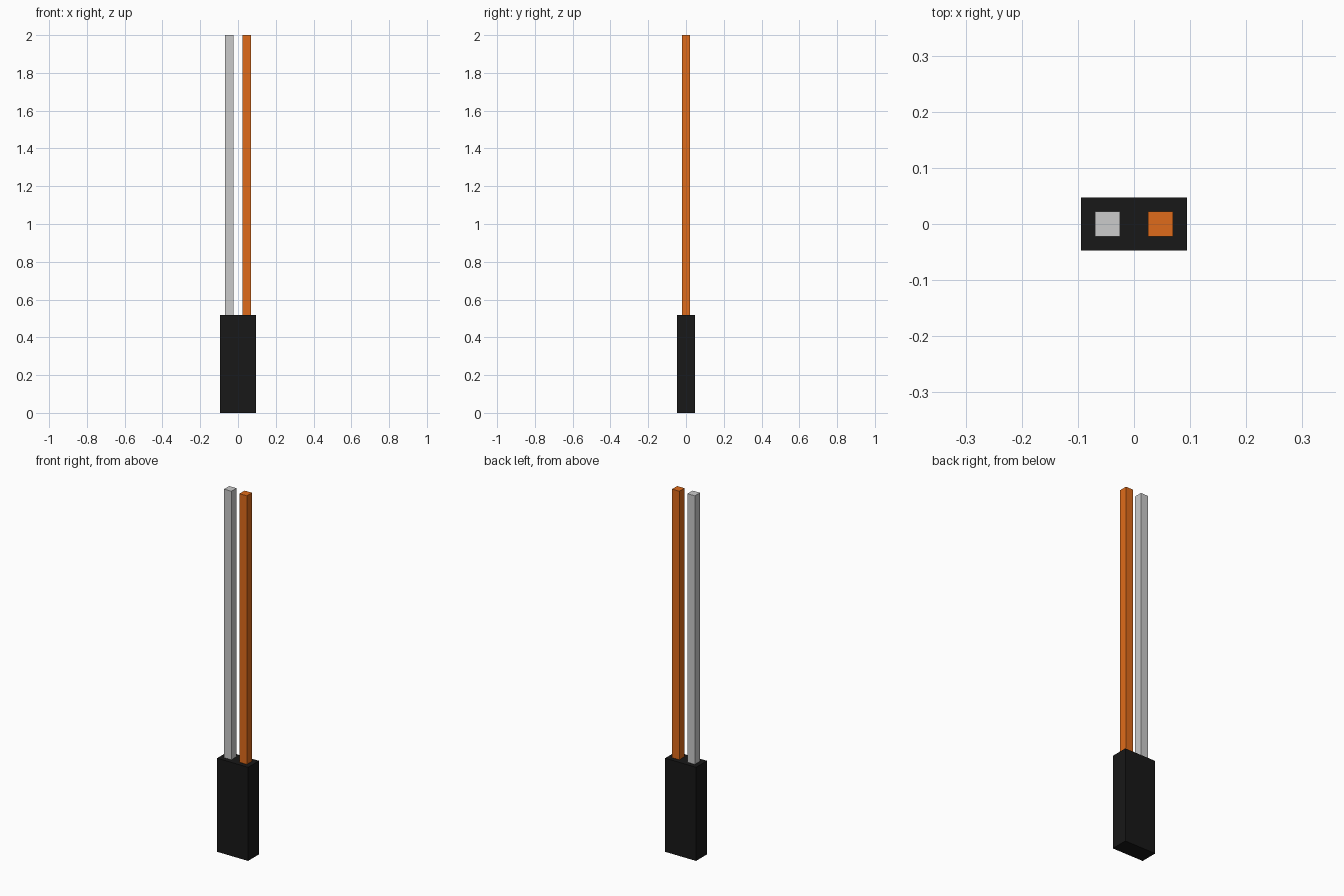
import bpy

if "Cube" in bpy.data.objects:
    bpy.data.objects.remove(bpy.data.objects["Cube"])

BODY_H = 0.517
TOTAL_H = 2.0
PITCH = 0.0945   # spacing between the two wires
WIRE = 0.0445


def material(name, rgb):
    mat = bpy.data.materials.new(name)
    mat.diffuse_color = (*rgb, 1.0)
    mat.use_nodes = True
    mat.node_tree.nodes["Principled BSDF"].inputs["Base Color"].default_value = mat.diffuse_color
    return mat


def box(name, x, width, depth, z0, z1, mat=None):
    bpy.ops.mesh.primitive_cube_add(size=1, location=(x, 0, (z0 + z1) / 2))
    obj = bpy.context.object
    obj.name = name
    obj.scale = (width, depth, z1 - z0)
    bpy.ops.object.transform_apply(location=False, rotation=False, scale=True)
    if mat:
        obj.data.materials.append(mat)
    return obj


# Plug housing
box("connector_housing", 0, 2 * PITCH, PITCH, 0, BODY_H,
    material("black_plastic", (0.009, 0.009, 0.009)))

# Square wires rising from the housing
box("grey_wire", -PITCH / 2, WIRE, WIRE, BODY_H, TOTAL_H)
box("orange_wire", PITCH / 2, WIRE, WIRE, BODY_H, TOTAL_H,
    material("orange_insulation", (0.74, 0.148, 0.0105)))
